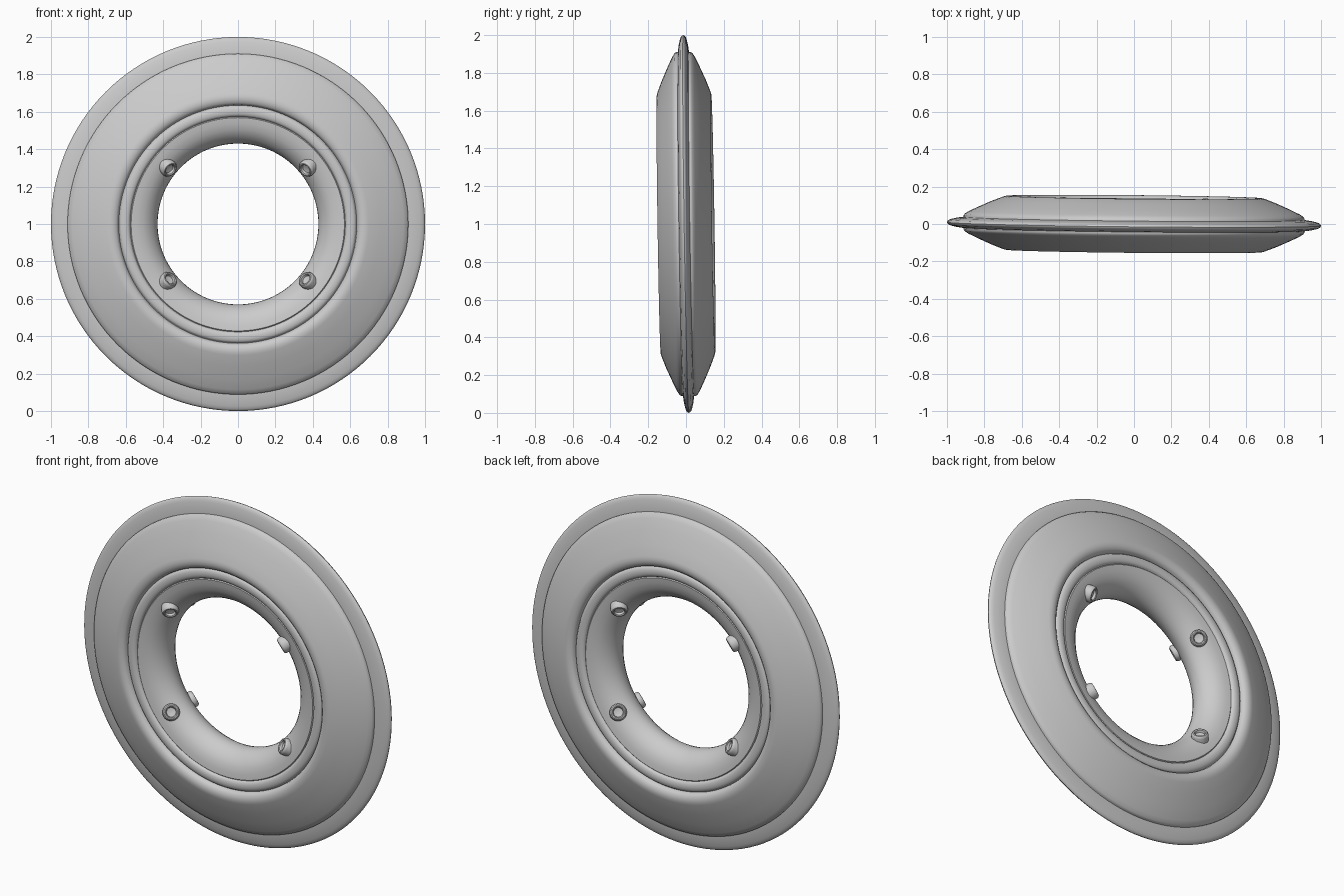
import bpy, bmesh, math
from math import sin, cos, pi
from mathutils import Matrix, Vector

if "Cube" in bpy.data.objects:
    bpy.data.objects.remove(bpy.data.objects["Cube"])

# slight lean of the whole ring about its centre
LEAN = (Matrix.Translation((0, 0, 1)) @ Matrix.Rotation(-0.010, 4, 'Z')
        @ Matrix.Rotation(0.015, 4, 'X'))


def lathe(name, profile, segs, matrix, closed):
    """Revolve (radius, height) points about local z."""
    bm = bmesh.new()
    rings = [[bm.verts.new((r * cos(2 * pi * i / segs), r * sin(2 * pi * i / segs), h))
              for i in range(segs)] for r, h in profile]
    pairs = list(zip(rings, rings[1:]))
    if closed:
        pairs.append((rings[-1], rings[0]))
    else:
        bm.faces.new(rings[0])
        bm.faces.new(rings[-1])
    for a, b in pairs:
        for i in range(segs):
            j = (i + 1) % segs
            bm.faces.new((a[i], a[j], b[j], b[i]))
    bmesh.ops.recalc_face_normals(bm, faces=bm.faces)
    bm.transform(matrix)
    me = bpy.data.meshes.new(name)
    bm.to_mesh(me)
    bm.free()
    ob = bpy.data.objects.new(name, me)
    bpy.context.collection.objects.link(ob)
    bpy.ops.object.select_all(action='DESELECT')
    ob.select_set(True)
    bpy.context.view_layer.objects.active = ob
    bpy.ops.object.shade_smooth_by_angle(angle=math.radians(35))
    return ob


def mirrored(half):
    return half + [(r, -h) for r, h in reversed(half) if h > 0]


TO_Y = Matrix.Rotation(pi / 2, 4, 'X')

# main ring: bulged bore, bead, rounded crest, sloping shoulder
bore = [(0.43, 0), (0.432, 0.02), (0.440, 0.042), (0.455, 0.065), (0.478, 0.087),
        (0.505, 0.103), (0.54, 0.113), (0.57, 0.117)]
bead = [(0.575, 0.112)] + [(0.605 - 0.028 * cos(t * pi / 8), 0.114 + 0.014 * sin(t * pi / 8))
                          for t in range(9)] + [(0.636, 0.112)]
shoulder = [(0.640, 0.128), (0.650, 0.138), (0.668, 0.144), (0.685, 0.144), (0.700, 0.140),
            (0.76, 0.117), (0.83, 0.086), (0.885, 0.060), (0.905, 0.047), (0.911, 0.038),
            (0.911, 0.0)]
lathe("main_ring", mirrored(bore + bead + shoulder), 128, LEAN @ TO_Y, True)

# thin outer rim, lens shaped edge
rim = [(0.88, 0.030), (0.915, 0.029), (0.95, 0.024), (0.975, 0.018), (0.990, 0.013),
       (0.997, 0.007), (1.0, 0)]
lathe("outer_rim", mirrored(rim), 128, LEAN @ TO_Y, True)

# hollow studs around the bore, four on each face
stud = [(0.046, -0.03), (0.046, 0.016), (0.044, 0.024), (0.039, 0.030), (0.033, 0.031),
        (0.028, 0.027), (0.025, 0.014), (0.012, 0.011)]
for side, label in ((-1, "front"), (1, "back")):
    for k, deg in enumerate((39, 141, 219, 321)):
        a = math.radians(deg)
        base = Vector((0.484 * cos(a), side * 0.088, 0.484 * sin(a)))
        axis = Vector((-0.72 * cos(a), side * 0.70, -0.72 * sin(a)))
        turn = axis.to_track_quat('Z', 'Y').to_matrix().to_4x4()
        lathe(f"{label}_stud_{k + 1}", stud, 24, LEAN @ Matrix.Translation(base) @ turn, False)
